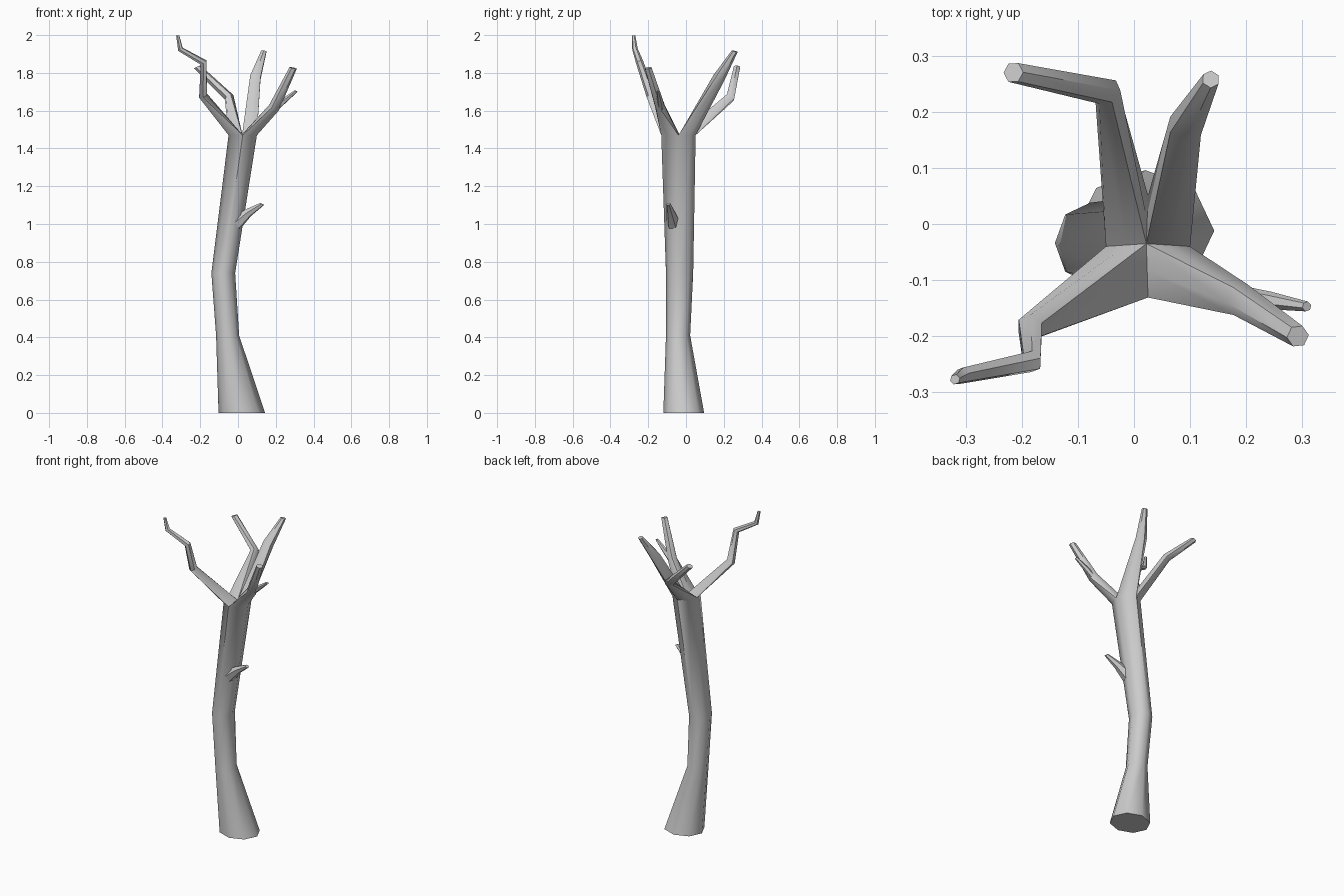
import bpy, bmesh
from math import cos, sin, pi, radians
from mathutils import Vector

cube = bpy.data.objects.get("Cube")
if cube:
    bpy.data.objects.remove(cube)

GREY = (0.6, 0.6, 0.6, 1)
bark = bpy.data.materials.new("grey_bark")
bark.use_nodes = True
bark.diffuse_color = GREY
bark.node_tree.nodes["Principled BSDF"].inputs["Base Color"].default_value = GREY
UP = Vector((0, 0, 1))


def bridge(bm, a, b):
    """Join two vertex loops of equal length with quads."""
    n = len(a)
    for i in range(n):
        j = (i + 1) % n
        bm.faces.new((a[i], a[j], b[j], b[i]))


def grow(bm, loop, start, path):
    """Extend a loop of vertices along path points (x, y, z, radius), then cap it."""
    n = len(loop)
    pts = [Vector(start)] + [Vector(p[:3]) for p in path]
    ref = loop[0].co - pts[0]
    for k in range(1, len(pts)):
        came = (pts[k] - pts[k - 1]).normalized()
        goes = (pts[k + 1] - pts[k]).normalized() if k + 1 < len(pts) else UP
        t = (came + goes).normalized()
        u = (ref - t * ref.dot(t)).normalized()
        v = t.cross(u)
        r = path[k - 1][3]
        ring = [bm.verts.new(pts[k] + r * (u * cos(2 * pi * i / n) + v * sin(2 * pi * i / n)))
                for i in range(n)]
        bridge(bm, loop, ring)
        loop, ref = ring, u
    bm.faces.new(loop)


def finish(bm, name):
    bmesh.ops.recalc_face_normals(bm, faces=bm.faces)
    mesh = bpy.data.meshes.new(name)
    bm.to_mesh(mesh)
    bm.free()
    mesh.materials.append(bark)
    obj = bpy.data.objects.new(name, mesh)
    bpy.context.collection.objects.link(obj)
    bpy.ops.object.select_all(action='DESELECT')
    obj.select_set(True)
    bpy.context.view_layer.objects.active = obj
    bpy.ops.object.shade_smooth_by_angle(angle=radians(50))


# Trunk: eight-sided rings (x, y, z, x radius, y radius)
TRUNK = [
    (0.02, -0.012, 0.0, 0.123, 0.108),
    (-0.055, -0.042, 0.41, 0.061, 0.064),
    (-0.078, -0.034, 0.74, 0.063, 0.072),
    (0.025, -0.04, 1.47, 0.075, 0.091),
]
bm = bmesh.new()
rings = []
for x, y, z, rx, ry in TRUNK:
    rings.append([bm.verts.new((x + rx * cos(i * pi / 4), y + ry * sin(i * pi / 4), z))
                  for i in range(8)])
for a, b in zip(rings, rings[1:]):
    bridge(bm, a, b)
bm.faces.new(rings[0][::-1])

# Four limbs, each growing out of one quarter of the trunk top
LIMBS = [
    # back left
    [(0.092, 0.175, 1.775, 0.032), (0.137, 0.258, 1.915, 0.016)],
    # back right
    [(-0.047, 0.235, 1.67, 0.026), (-0.215, 0.27, 1.832, 0.019)],
    # front right
    [(-0.185, -0.185, 1.68, 0.025), (-0.182, -0.245, 1.855, 0.02),
     (-0.305, -0.27, 1.925, 0.015), (-0.319, -0.277, 1.998, 0.009)],
    # front left
    [(0.19, -0.135, 1.615, 0.03), (0.292, -0.2, 1.826, 0.02)],
]
top = rings[-1]
hub = bm.verts.new((0.022, -0.035, 1.475))
spokes = [bm.verts.new((top[i].co + hub.co) / 2) for i in range(0, 8, 2)]
for q, path in enumerate(LIMBS):
    nxt = (q + 1) % 4
    loop = [top[2 * q], top[2 * q + 1], top[2 * nxt], spokes[nxt], hub, spokes[q]]
    centre = sum((v.co for v in loop), Vector()) / 6
    grow(bm, loop, centre, path)
finish(bm, "trunk_and_limbs")


# Small side shoots, rooted inside the wood
def shoot(name, root, path):
    bm = bmesh.new()
    x, y, z, r = root
    t = (Vector(path[0][:3]) - Vector((x, y, z))).normalized()
    u = t.orthogonal().normalized()
    v = t.cross(u)
    loop = [bm.verts.new(Vector((x, y, z)) + r * (u * cos(i * pi / 3) + v * sin(i * pi / 3)))
            for i in range(6)]
    bm.faces.new(loop[::-1])
    grow(bm, loop, (x, y, z), path)
    finish(bm, name)


shoot("trunk_stub", (-0.015, -0.065, 1.0, 0.04),
      [(0.055, -0.08, 1.06, 0.024), (0.128, -0.092, 1.106, 0.012)])
shoot("limb_twig", (0.165, -0.125, 1.585, 0.02),
      [(0.24, -0.136, 1.65, 0.016), (0.308, -0.147, 1.704, 0.009)])
